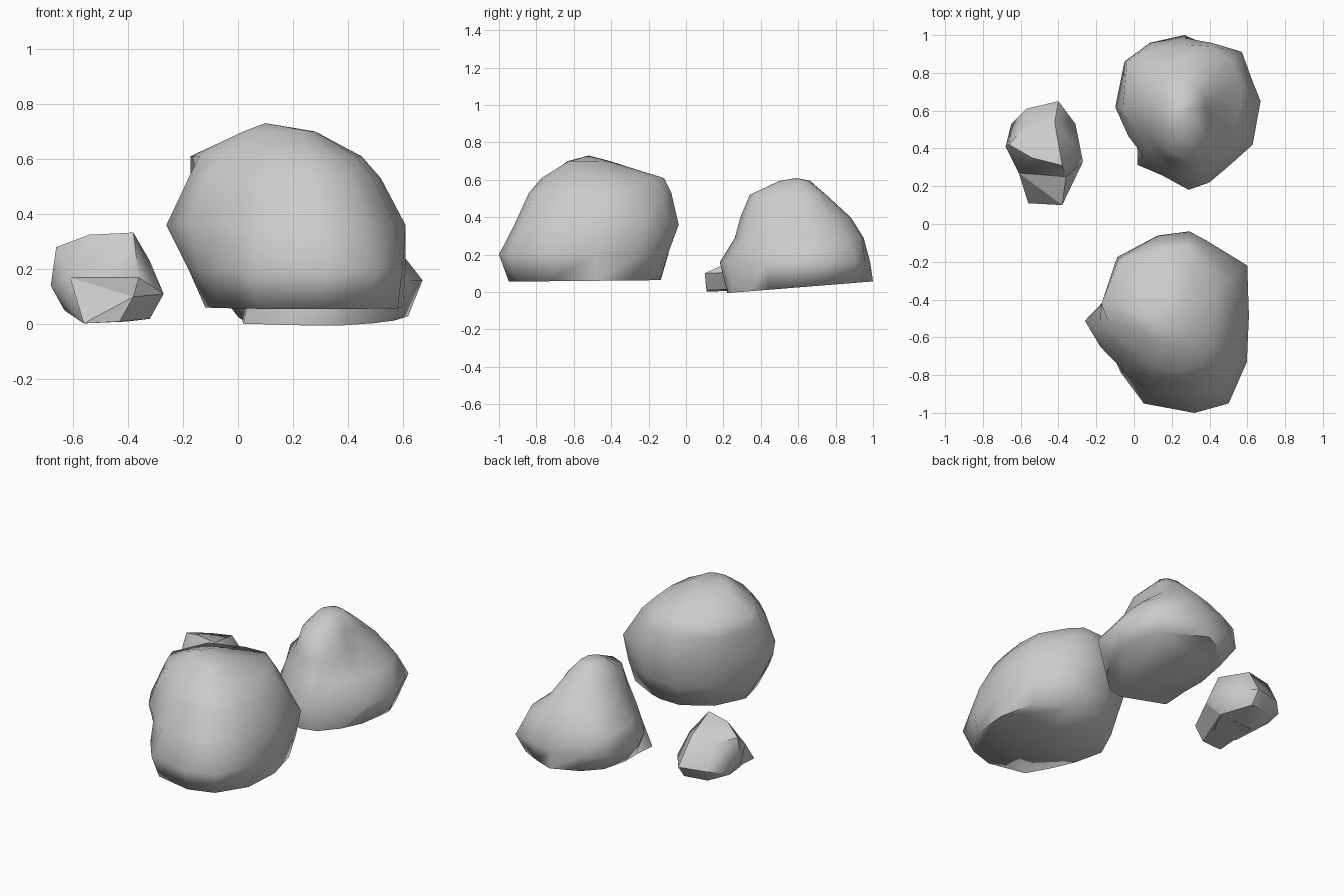
import bpy, bmesh
from math import radians, sin, cos


def finish(bm, name, angle):
    bmesh.ops.recalc_face_normals(bm, faces=bm.faces[:])
    mesh = bpy.data.meshes.new(name)
    bm.to_mesh(mesh)
    bm.free()
    ob = bpy.data.objects.new(name, mesh)
    bpy.context.collection.objects.link(ob)
    bpy.ops.object.select_all(action='DESELECT')
    ob.select_set(True)
    bpy.context.view_layer.objects.active = ob
    bpy.ops.object.shade_smooth_by_angle(angle=radians(angle))
    return ob


def loft_rock(name, centre, angles, rings, peak):
    """Each ring: height, tilt along y, one radius per angle (degrees from +x)."""
    bm = bmesh.new()
    loops = []
    for z, tilt, radii in rings:
        loop = []
        for a, r in zip(angles, radii):
            dx, dy = r * cos(radians(a)), r * sin(radians(a))
            loop.append(bm.verts.new((centre[0] + dx, centre[1] + dy, z + tilt * dy)))
        loops.append(loop)
    n = len(angles)
    for lo, hi in zip(loops, loops[1:]):
        for i in range(n):
            j = (i + 1) % n
            bm.faces.new((lo[i], lo[j], hi[j], hi[i]))
    bm.faces.new(loops[0][::-1])
    top = bm.verts.new(peak)
    for i in range(n):
        bm.faces.new((loops[-1][i], loops[-1][(i + 1) % n], top))
    return finish(bm, name, 75)


def hull_rock(name, points, angle):
    bm = bmesh.new()
    verts = [bm.verts.new(p) for p in points]
    res = bmesh.ops.convex_hull(bm, input=verts)
    loose = {g for g in res["geom_interior"] + res["geom_unused"]
             if isinstance(g, bmesh.types.BMVert)}
    bmesh.ops.delete(bm, geom=list(loose), context='VERTS')
    return finish(bm, name, angle)


# Large boulder at the front
loft_rock("large_boulder", (0.2, -0.52),
          (5, 37, 67, 79, 99, 130, 165, 179, 199, 225, 251, 284, 305, 332), [
    (0.06, 0.01, (.40, .43, .39, .39, .39, .36, .33, .30, .29, .31, .40, .44, .46, .43)),
    (0.20, 0.0, (.41, .47, .44, .43, .43, .40, .37, .38, .36, .38, .455, .495, .525, .45)),
    (0.36, 0.0, (.41, .50, .47, .49, .465, .45, .385, .46, .40, .36, .38, .41, .44, .42)),
    (0.53, 0.0, (.32, .39, .43, .45, .44, .44, .385, .38, .34, .30, .31, .33, .35, .33)),
    (0.61, 0.0, (.25, .30, .37, .41, .40, .42, .385, .34, .28, .24, .24, .26, .26, .26)),
    (0.70, 0.0, (.08, .08, .09, .10, .11, .15, .18, .18, .16, .13, .12, .11, .11, .09)),
], (0.10, -0.52, 0.73))

# Peaked boulder at the back
loft_rock("peaked_boulder", (0.26, 0.6),
          (7, 25, 45, 67, 89, 116, 140, 177, 205, 230, 252, 274, 290, 312, 334), [
    (0.025, 0.08, (.36, .36, .38, .37, .40, .35, .31, .26, .27, .375, .35, .38, .38, .35, .34)),
    (0.16, 0.0, (.413, .40, .44, .39, .385, .40, .405, .36, .32, .32, .36, .42, .405, .38, .41)),
    (0.29, 0.0, (.31, .34, .37, .37, .35, .36, .39, .32, .27, .28, .30, .34, .32, .31, .29)),
    (0.40, 0.0, (.18, .20, .24, .28, .28, .27, .27, .22, .21, .23, .27, .31, .29, .25, .19)),
    (0.52, 0.0, (.12, .13, .14, .15, .15, .15, .15, .15, .16, .19, .23, .26, .24, .19, .14)),
    (0.595, 0.0, (.06, .06, .06, .06, .06, .07, .07, .08, .09, .10, .10, .10, .09, .08, .06)),
], (0.24, 0.59, 0.61))

# Small stone: rounded body
hull_rock("small_stone", [
    (-.66, .42, .28), (-.54, .35, .325), (-.38, .31, .333), (-.36, .39, .27),
    (-.32, .42, .23), (-.27, .33, .11), (-.31, .53, .12), (-.40, .65, .11),
    (-.57, .61, .11), (-.65, .53, .09), (-.68, .41, .14), (-.61, .27, .17),
    (-.36, .25, .17), (-.63, .46, .05), (-.56, .25, .003), (-.40, .25, .01),
    (-.32, .40, .02), (-.40, .59, .03), (-.56, .58, .04), (-.57, .53, .26),
    (-.42, .54, .28)], 40)

# Small stone: chipped ledge at its front
hull_rock("small_stone_ledge", [
    (-.61, .27, .17), (-.36, .25, .17), (-.38, .10, .10), (-.56, .11, .003),
    (-.43, .11, .01), (-.27, .33, .11), (-.32, .40, .02), (-.55, .40, .01)], 30)
